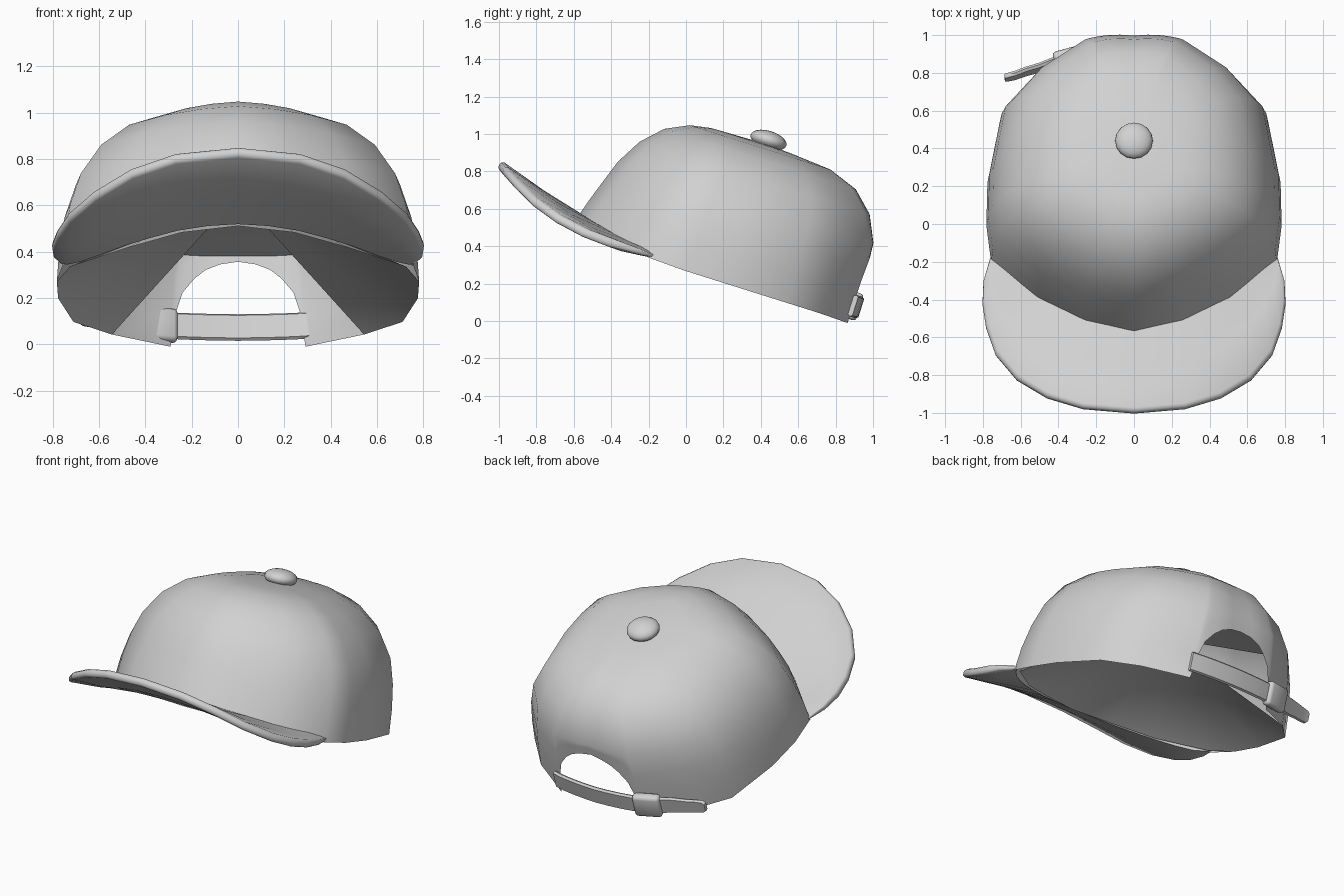
import bpy, bmesh, math
from mathutils import Matrix, Vector

if "Cube" in bpy.data.objects:
    bpy.data.objects.remove(bpy.data.objects["Cube"])

TILT = Matrix.Rotation(math.radians(-17.5), 4, 'X')   # the cap leans back
U0 = 0.05                                             # crown centre along its own depth axis

grey = bpy.data.materials.new("cloth_grey")
grey.diffuse_color = (0.64, 0.64, 0.64, 1)
grey.use_nodes = True
grey.node_tree.nodes["Principled BSDF"].inputs["Base Color"].default_value = grey.diffuse_color


def finish(name, bm, angle=40, tilt=True):
    bmesh.ops.remove_doubles(bm, verts=bm.verts, dist=0.0005)
    bmesh.ops.recalc_face_normals(bm, faces=bm.faces)
    me = bpy.data.meshes.new(name)
    bm.to_mesh(me)
    bm.free()
    ob = bpy.data.objects.new(name, me)
    bpy.context.collection.objects.link(ob)
    me.materials.append(grey)
    if tilt:
        me.transform(TILT)
    bpy.ops.object.select_all(action='DESELECT')
    ob.select_set(True)
    bpy.context.view_layer.objects.active = ob
    bpy.ops.object.shade_smooth_by_angle(angle=math.radians(angle))
    return ob


def skin(bm, rows, closed=False):
    """Join rows of points with quads."""
    vs = [[bm.verts.new(p) for p in r] for r in rows]
    for a, b in zip(vs, vs[1:]):
        n = len(a)
        for i in range(n if closed else n - 1):
            j = (i + 1) % n
            bm.faces.new((a[i], a[j], b[j], b[i]))
    return vs


def lerp(table, x):
    for (x0, y0), (x1, y1) in zip(table, table[1:]):
        if x <= x1:
            return y0 + (y1 - y0) * max(0, x - x0) / (x1 - x0)
    return table[-1][1]


# Crown profiles: (height, radius) at the back, side and front
BACK = [(.26, .80), (.5, .79), (.70, .775), (.84, .71), (.945, .60), (1.005, .44), (1.025, .2), (1.03, 0)]
SIDE = [(.26, .782), (.5, .765), (.70, .70), (.84, .61), (.945, .485), (1.005, .34), (1.025, .2), (1.03, 0)]
FRONT = [(.26, .79), (.385, .765), (.70, .655), (.84, .575), (.945, .47), (1.005, .345), (1.025, .23), (1.03, 0)]
# Arch height and plan squareness by angle from the back
ARCH = [(0, .635), (6, .625), (10.7, .60), (14.2, .56), (17.6, .495), (19.5, .405), (21, .25)]
SQUARE = [(0, 1), (20, 1.04), (42, 1.04), (59, 1.06), (83, 1), (100, 1.015), (114, 1.06), (138, .975),
          (160, .967), (180, 1)]


def crown_point(deg, w, k=1):
    a = math.radians(deg)
    c, s = math.cos(a), math.sin(a)
    k *= lerp(SQUARE, abs(deg))
    ry = lerp(BACK if c > 0 else FRONT, w)
    return Vector((lerp(SIDE, w) * s * k, U0 + ry * c * k, w))


def rim_height(deg):
    d = abs(deg)
    if d < 21.5:
        return lerp(ARCH, d)
    t = (-math.cos(math.radians(d)) - 0.35) / 0.65
    return 0.255 + 0.095 * min(1, max(0, t))


# Crown: dome with an arched opening at the back
half = [6, 10.7, 14.2, 17.6, 19.5, 21, 42, 59, 83, 100, 114, 138, 160]
angles = [0] + half + [180] + [-d for d in reversed(half)]
columns = []
for d in angles:
    b = rim_height(d)
    heights = [b + (0.70 - b) * k / 3 for k in range(4)] + [.84, .945, 1.005, 1.025]
    columns.append([crown_point(d, w) for w in heights])
bm = bmesh.new()
rows = skin(bm, [list(r) for r in zip(*columns)], closed=True)
top = bm.verts.new((0, U0, 1.03))
n = len(angles)
for i in range(n):
    bm.faces.new((rows[-1][i], rows[-1][(i + 1) % n], top))
finish("crown", bm, 50)

# Lining: a low cone from the rim, turning into a flat ceiling above the arch
bm = bmesh.new()
rim = []
for d in angles:
    w = rim_height(d)
    if abs(d) < 42:
        p = crown_point(d, .66, .995)
    elif abs(d) > 130:
        p = crown_point(d, w - .032, .95)
    else:
        p = crown_point(d, w, .96 if abs(d) > 110 else 1)
    rim.append(bm.verts.new(p))
peak = bm.verts.new((0, U0, .69))
k = half.index(42) + 1
for i in range(k, n - k):
    bm.faces.new((rim[i + 1], rim[i], peak))
ends = {k: bm.verts.new(crown_point(42, .66, .995)), n - k: bm.verts.new(crown_point(-42, .66, .995))}
arc = list(range(n - k, n)) + list(range(0, k + 1))
for i, j in zip(arc, arc[1:]):
    bm.faces.new((ends.get(j, rim[j]), ends.get(i, rim[i]), peak))
finish("lining", bm, 50)

# Brim: lofted from the crown edge to a rounded outer lip, mirrored about x
OUTER = [(.76, -.18, .35), (.795, -.30, .388), (.80, -.42, .425), (.78, -.55, .475), (.73, -.69, .55),
         (.62, -.82, .645), (.46, -.915, .742), (.27, -.972, .807), (0, -.995, .834)]
INNER = [(.75, -.175, .35), (.73, -.205, .36), (.68, -.255, .378), (.6, -.318, .405), (.5, -.39, .443),
         (.38, -.455, .48), (.26, -.51, .512), (.13, -.54, .532), (0, -.555, .54)]


def brim_section(i, sign):
    o, p = Vector(OUTER[i]), Vector(INNER[i])
    th = min(0.025, 0.008 + 0.009 * i)
    up = Vector((0, 0.5, 0.86)) * th
    out = (o - p).normalized() * th * 0.6
    mid = (o + p) / 2 - Vector((0, 0, 0.008 * min(1, i / 3)))
    pts = [p + up, mid + up, o - out + up, o + up * .6, o + out * .3,
           o - up * .7, o - out - up, mid - up, p - up]
    return [Vector((q.x * sign, q.y, q.z)) for q in pts]


last = len(OUTER) - 1
sections = [brim_section(i, 1) for i in range(last + 1)]
sections += [brim_section(i, -1) for i in range(last - 1, -1, -1)]
bm = bmesh.new()
vs = skin(bm, sections, closed=True)
bm.faces.new(vs[0])
bm.faces.new(vs[-1])
finish("brim", bm, 60, tilt=False)

# Button on top
bm = bmesh.new()
bmesh.ops.create_uvsphere(bm, u_segments=16, v_segments=10, radius=1,
                          matrix=Matrix.Translation((0, 0.13, 1.055)) @ Matrix.Diagonal((.1, .1, .05, 1)))
finish("button", bm, 60)

# Strap: band across the opening, then a loose tail
path = [(.31, .827), (.25, .84), (.17, .85), (.08, .857), (0, .86), (-.08, .857), (-.17, .85), (-.25, .84),
        (-.33, .823), (-.42, .79), (-.50, .758), (-.57, .738), (-.63, .715), (-.67, .705), (-.685, .703)]
sections = []
for i, (x, u) in enumerate(path):
    a = path[max(i - 1, 0)]
    b = path[min(i + 1, len(path) - 1)]
    nrm = Vector((-(b[1] - a[1]), b[0] - a[0], 0)).normalized() * 0.013
    left = len(path) - 1 - i
    h = 0.06 if left > 4 else (0.028, 0.042, 0.046, 0.05, 0.055)[left]
    c = Vector((x, u, 0.347))
    z = Vector((0, 0, 1))
    sections.append([c + nrm + z * h * .85, c + z * h, c - nrm + z * h * .85,
                     c - nrm - z * h * .85, c - z * h, c + nrm - z * h * .85])
bm = bmesh.new()
vs = skin(bm, sections, closed=True)
bm.faces.new(vs[0])
bm.faces.new(vs[-1])
finish("strap", bm, 50)

# Buckle: rounded block round the strap
bm = bmesh.new()
bmesh.ops.create_cube(bm, size=1, matrix=Matrix.Translation((-.345, .82, .347))
                      @ Matrix.Rotation(math.radians(16), 4, 'Z') @ Matrix.Diagonal((.17, .06, .15, 1)))
bmesh.ops.bevel(bm, geom=bm.edges[:], offset=.02, segments=2, affect='EDGES', profile=.5)
finish("buckle", bm, 50)
